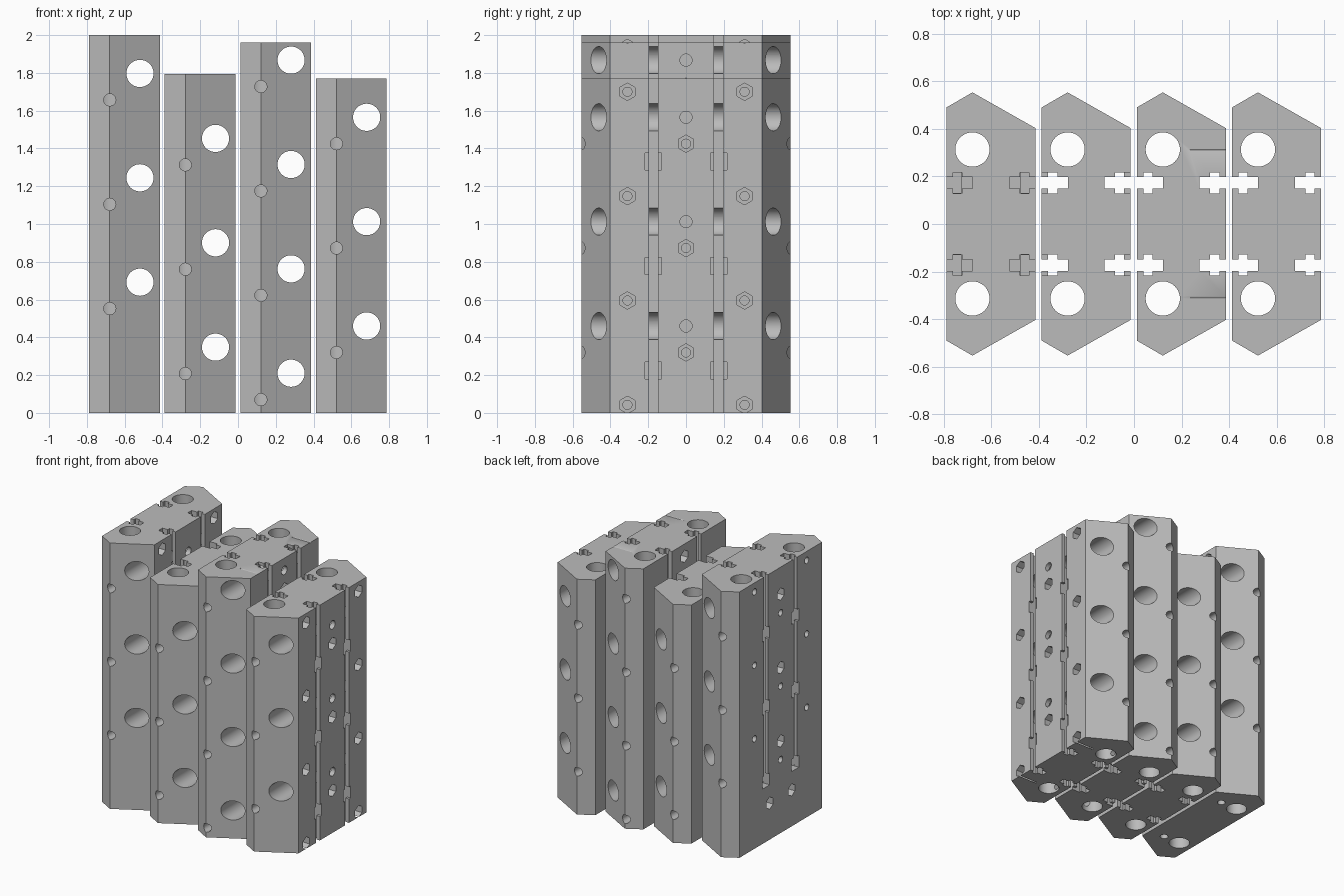
import bpy, bmesh, math
from mathutils import Matrix, Vector

cube = bpy.data.objects.get("Cube")
if cube:
    bpy.data.objects.remove(cube, do_unlink=True)

gray = bpy.data.materials.new("plain_gray")
gray.use_nodes = True
gray.diffuse_color = (0.5, 0.5, 0.5, 1)
gray.node_tree.nodes["Principled BSDF"].inputs["Base Color"].default_value = (0.5, 0.5, 0.5, 1)

PITCH = 0.5525            # vertical repeat of the hole pattern
LEFT, RIGHT = -0.109, 0.265   # side faces measured from the ridge


def rod(bm, start, end, radius, sides=32):
    """Closed prism between two points; six sides stand on a corner."""
    a, b = Vector(start), Vector(end)
    axis = b - a
    spin = Matrix.Identity(4)
    if abs(axis.x) > abs(axis.z):
        turn = Matrix.Rotation(math.pi / 2, 4, 'Y')
    elif abs(axis.y) > abs(axis.z):
        turn = Matrix.Rotation(math.pi / 2, 4, 'X')
    else:
        turn = Matrix.Identity(4)
    if sides == 6:
        spin = Matrix.Rotation(math.pi / 2, 4, 'Z')
    bmesh.ops.create_cone(bm, cap_ends=True, segments=sides, radius1=radius, radius2=radius,
                          depth=axis.length, matrix=Matrix.Translation((a + b) / 2) @ turn @ spin)


def box(bm, center, size):
    bmesh.ops.create_cube(bm, size=1, matrix=Matrix.Translation(center) @ Matrix.Diagonal((*size, 1)))


def prism(bm, outline, z0, z1):
    face = bm.faces.new([bm.verts.new((x, y, z0)) for x, y in outline])
    top = bmesh.ops.extrude_face_region(bm, geom=[face])["geom"]
    bmesh.ops.translate(bm, vec=(0, 0, z1 - z0), verts=[v for v in top if isinstance(v, bmesh.types.BMVert)])
    bmesh.ops.recalc_face_normals(bm, faces=bm.faces[:])


def to_object(bm, name):
    mesh = bpy.data.meshes.new(name)
    bm.to_mesh(mesh)
    bm.free()
    ob = bpy.data.objects.new(name, mesh)
    bpy.context.scene.collection.objects.link(ob)
    return ob


def slot(bm, face_x, inward, y, z0, z1):
    """Vertical groove with a wide middle, opening on a side face."""
    half = [(-0.05, 0.0235), (0.027, 0.0235), (0.027, 0.044), (0.066, 0.044), (0.066, 0.0235), (0.11, 0.0235)]
    loop = half + [(d, -w) for d, w in reversed(half)]
    prism(bm, [(face_x + inward * d, y + w) for d, w in loop], z0, z1)


def build_pillar(name, x, height, first, solid_base):
    # Six-sided body
    half = [(LEFT, 0.49), (0, 0.553), (RIGHT, 0.403)]
    bm = bmesh.new()
    prism(bm, half + [(px, -py) for px, py in reversed(half)], 0, height)
    pillar = to_object(bm, name)
    pillar.data.materials.append(gray)

    groups = {k: bmesh.new() for k in ("bores", "slots", "windows", "cross_holes", "notches", "screw_holes", "pockets")}
    sides = ((LEFT, 1), (RIGHT, -1))
    slot_bottom = 0.42 if solid_base else -0.1
    for s in (-1, 1):
        rod(groups["bores"], (0, s * 0.313, -0.1), (0, s * 0.313, 2.2), 0.072, 48)
        if solid_base:
            rod(groups["bores"], (0.14, s * 0.313, -0.1), (0.14, s * 0.313, 0.2), 0.028)
        for face_x, inward in sides:
            slot(groups["slots"], face_x, inward, s * 0.173, slot_bottom, 2.2)

    # Repeating holes up the pillar
    for i in range(-1, 5):
        z = first + i * PITCH
        if solid_base and i < 0:
            continue
        if 0 < z < height:
            rod(groups["cross_holes"], (0.16, -0.8, z), (0.16, 0.8, z), 0.072, 48)
            rod(groups["screw_holes"], (-0.3, 0, z), (0.4, 0, z), 0.032)
            rod(groups["pockets"], (LEFT - 0.1, 0, z), (LEFT + 0.1, 0, z), 0.046, 6)
        low = z - 0.14
        if 0 < low < height:
            rod(groups["screw_holes"], (-0.3, 0, low), (0.4, 0, low), 0.024)
            rod(groups["pockets"], (RIGHT - 0.15, 0, low), (RIGHT + 0.1, 0, low), 0.046, 6)
            for s in (-1, 1):
                rod(groups["notches"], (0, s * 0.33, low), (0, s * 0.8, low), 0.032)
        for s in (-1, 1):
            if z - 0.235 > -0.04 and z - 0.235 < height:
                for face_x, inward in sides:
                    box(groups["windows"], (face_x + inward * 0.015, s * 0.173, z - 0.235), (0.09, 0.086, 0.09))
            high = z + 0.135
            if 0 < high < height + 0.045:
                rod(groups["pockets"], (RIGHT - 0.15, s * 0.31, high), (RIGHT + 0.1, s * 0.31, high), 0.046, 6)
                if high < height:
                    rod(groups["screw_holes"], (-0.3, s * 0.31, high), (0.4, s * 0.31, high), 0.024)

    # Lowest screws of the solid base sit closer together
    if solid_base:
        for s in (-1, 1):
            z = first + 0.135 - PITCH
            rod(groups["screw_holes"], (-0.3, s * 0.13, z), (0.4, s * 0.13, z), 0.024)
            rod(groups["pockets"], (LEFT - 0.1, s * 0.13, z), (LEFT + 0.1, s * 0.13, z), 0.046, 6)

    # Cut each group in turn, then bake the result
    cutters = []
    for key, cut in groups.items():
        cutter = to_object(cut, name + "_" + key)
        cutter.hide_render = True
        cutters.append(cutter)
        mod = pillar.modifiers.new(key, 'BOOLEAN')
        mod.operation = 'DIFFERENCE'
        mod.solver = 'EXACT'
        mod.object = cutter
    bpy.context.view_layer.update()
    graph = bpy.context.evaluated_depsgraph_get()
    baked = bpy.data.meshes.new_from_object(pillar.evaluated_get(graph))
    pillar.modifiers.clear()
    pillar.data = baked
    baked.materials.clear()
    baked.materials.append(gray)
    for poly in baked.polygons:
        poly.material_index = 0
    for cutter in cutters:
        bpy.data.objects.remove(cutter, do_unlink=True)

    pillar.location.x = x
    bpy.ops.object.select_all(action='DESELECT')
    pillar.select_set(True)
    bpy.context.view_layer.objects.active = pillar
    bpy.ops.object.shade_smooth_by_angle(angle=math.radians(30))


build_pillar("tall_base_pillar", -0.679, 2.0, 0.692, True)
build_pillar("short_inner_pillar", -0.279, 1.795, 0.348, False)
build_pillar("tall_inner_pillar", 0.121, 1.96, 0.21, False)
build_pillar("short_outer_pillar", 0.521, 1.77, 0.46, False)
